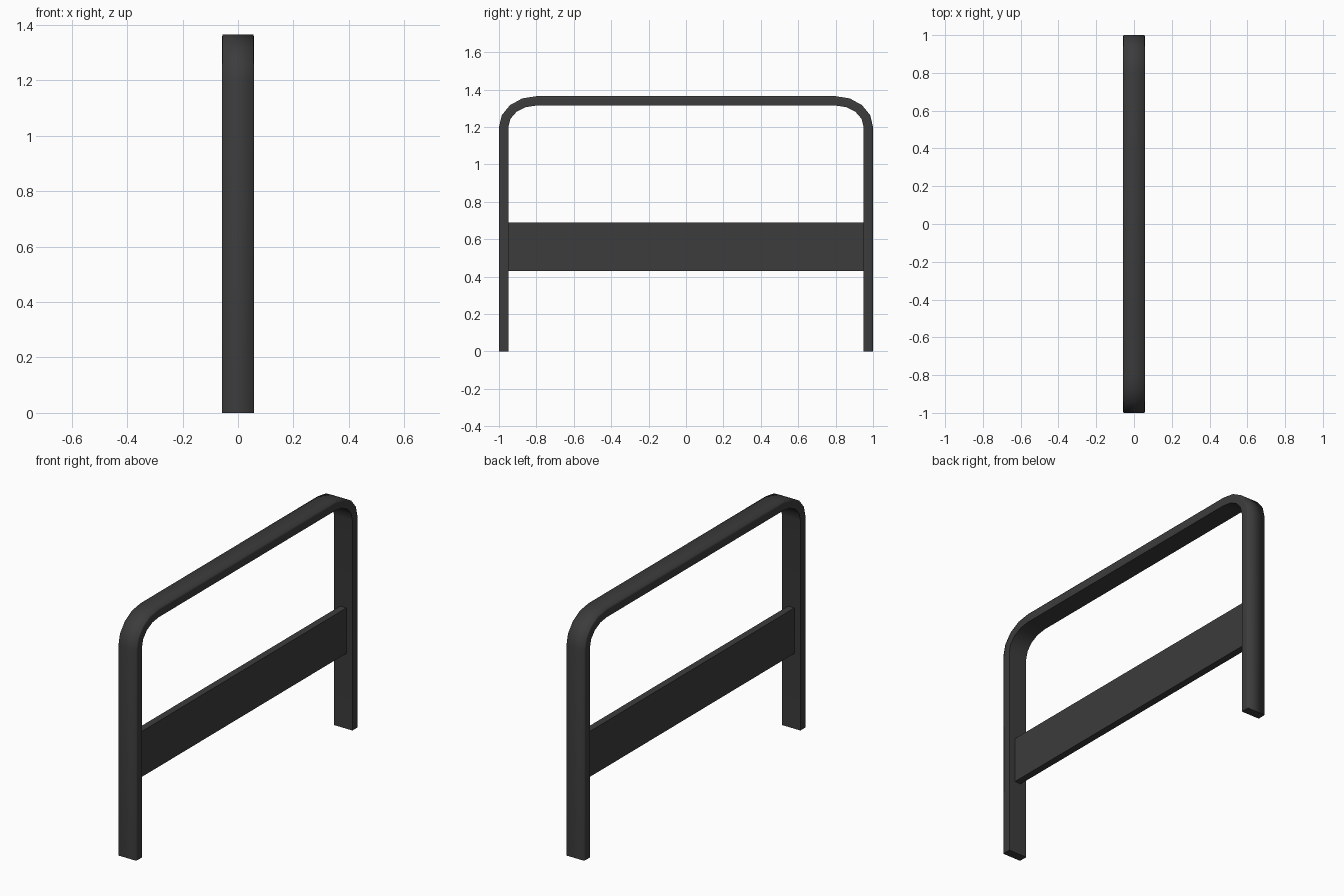
import bpy, bmesh, math

if "Cube" in bpy.data.objects:
    bpy.data.objects.remove(bpy.data.objects["Cube"])

# Dark grey metal
metal = bpy.data.materials.new("dark_metal")
metal.diffuse_color = (0.045, 0.045, 0.045, 1)
metal.use_nodes = True
metal.node_tree.nodes["Principled BSDF"].inputs["Base Color"].default_value = metal.diffuse_color


def finish(name, bm):
    bmesh.ops.recalc_face_normals(bm, faces=bm.faces)
    mesh = bpy.data.meshes.new(name)
    bm.to_mesh(mesh)
    bm.free()
    mesh.materials.append(metal)
    obj = bpy.data.objects.new(name, mesh)
    bpy.context.collection.objects.link(obj)
    return obj


# Frame path: (outer point, inner point) pairs in the y-z plane, mirrored over y
STEPS = 4
half = [((-1, 0), (-0.95, 0))]
for i in range(STEPS + 1):
    a = math.pi / 2 * i / STEPS
    c, s = math.cos(a), math.sin(a)
    half.append(((-0.8 - 0.2 * c, 1.2 + 0.165 * s),
                 (-0.8 - 0.15 * c, 1.2 + 0.115 * s)))
path = half + [tuple((-y, z) for y, z in pair) for pair in reversed(half)]

# Flat-bar frame: slightly tapered section (x, inward depth fraction)
section = [(-0.056, 0), (0.056, 0), (0.058, 0.25), (0.058, 1), (-0.058, 1), (-0.058, 0.25)]
bm = bmesh.new()
rings = []
for (oy, oz), (iy, iz) in path:
    rings.append([bm.verts.new((x, oy + (iy - oy) * t, oz + (iz - oz) * t))
                  for x, t in section])
n = len(section)
for r0, r1 in zip(rings, rings[1:]):
    for k in range(n):
        f = bm.faces.new((r0[k], r0[(k + 1) % n], r1[(k + 1) % n], r1[k]))
        f.smooth = True
    # Crisp inner edges, soft outer edges
    for k in (3, 4):
        bm.edges.get((r0[k], r1[k])).smooth = False
for ring in (rings[0], rings[-1]):
    bm.faces.new(ring)
    for k in range(n):
        bm.edges.get((ring[k], ring[(k + 1) % n])).smooth = False
finish("bent_frame", bm)

# Flat panel between the legs
bm = bmesh.new()
bmesh.ops.create_cube(bm, size=1)
bmesh.ops.scale(bm, vec=(0.04, 1.9, 0.26), verts=bm.verts)
bmesh.ops.translate(bm, vec=(0, 0, 0.56), verts=bm.verts)
finish("cross_panel", bm)
